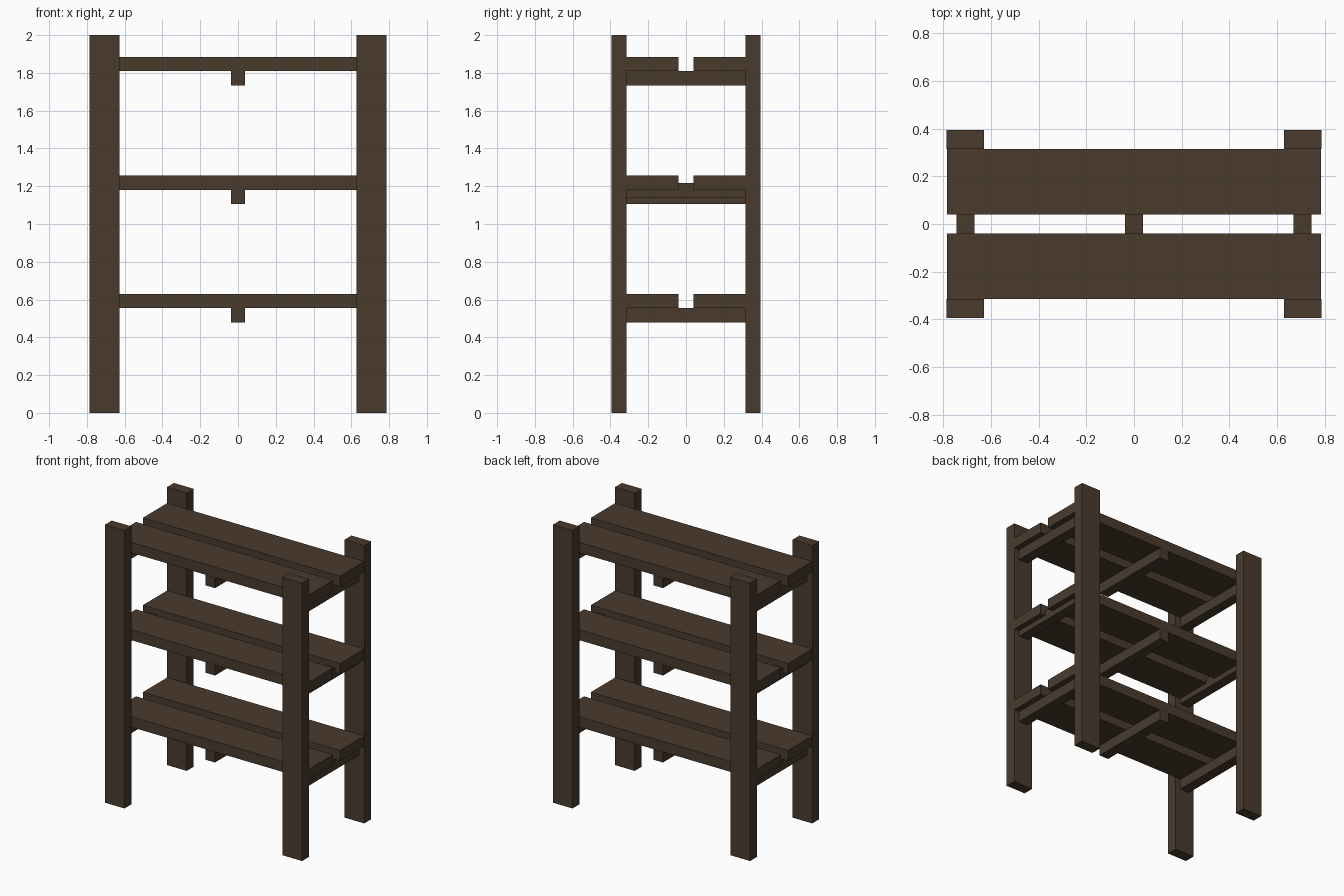
import bpy

if "Cube" in bpy.data.objects:
    bpy.data.objects.remove(bpy.data.objects["Cube"], do_unlink=True)

# Dark timber
wood = bpy.data.materials.new("dark_brown_wood")
wood.use_nodes = True
colour = (0.068, 0.044, 0.027, 1)
wood.diffuse_color = colour
wood.node_tree.nodes["Principled BSDF"].inputs["Base Color"].default_value = colour


def board(name, centre, size):
    """Add one rectangular piece of timber."""
    bpy.ops.mesh.primitive_cube_add(size=1, location=centre)
    obj = bpy.context.object
    obj.name = name
    obj.scale = size
    bpy.ops.object.transform_apply(location=False, rotation=False, scale=True)
    obj.data.materials.append(wood)


THICK = 0.075
SIDES = (("right", -1), ("left", 1))
ENDS = (("front", -1), ("back", 1))

# Corner posts
for side, sx in SIDES:
    for end, sy in ENDS:
        board(f"{end}_{side}_post", (sx * 0.707, sy * 0.354, 1), (0.157, 0.079, 2))

# Shelves: two planks resting on three cross bars.
# The end bars of the middle shelf sit higher, let into the planks.
for level, top, end_lift in (("lower", 0.63, 0), ("middle", 1.256, 0.036), ("upper", 1.885, 0)):
    for end, sy in ENDS:
        board(f"{level}_{end}_plank", (0, sy * 0.177, top - THICK / 2), (1.57, 0.275, THICK))
    bar_z = top - THICK * 1.5 - 0.001
    board(f"{level}_centre_bar", (0, 0, bar_z), (THICK, 0.63, THICK))
    for side, sx in SIDES:
        board(f"{level}_{side}_bar", (sx * 0.707, 0, bar_z + end_lift), (THICK, 0.63, THICK))
